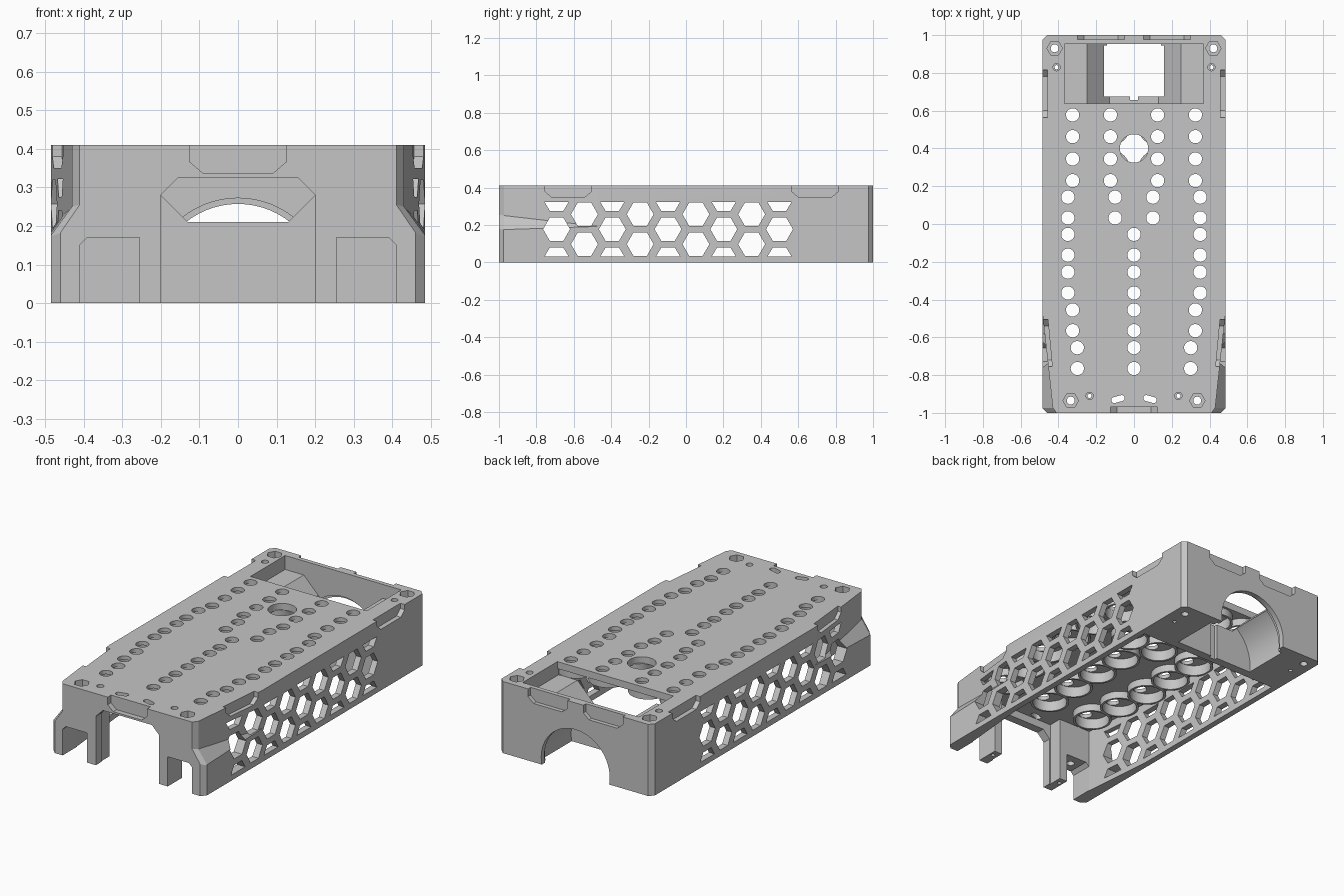
import bpy, bmesh, math

cube = bpy.data.objects.get("Cube")
if cube:
    bpy.data.objects.remove(cube, do_unlink=True)

grey = bpy.data.materials.new("mid grey plastic")
grey.use_nodes = True
grey.diffuse_color = (0.56, 0.56, 0.56, 1)
grey.node_tree.nodes["Principled BSDF"].inputs["Base Color"].default_value = (0.56, 0.56, 0.56, 1)


def loft(bm, sections, caps=True):
    """Skin a row of equal-length point loops, capped or closed into a ring."""
    rings = [[bm.verts.new(p) for p in s] for s in sections]
    pairs = list(zip(rings, rings[1:]))
    if not caps:
        pairs.append((rings[-1], rings[0]))
    faces = []
    for a, b in pairs:
        for i in range(len(a)):
            j = (i + 1) % len(a)
            faces.append(bm.faces.new((a[i], a[j], b[j], b[i])))
    if caps:
        faces += [bm.faces.new(rings[0][::-1]), bm.faces.new(rings[-1])]
    bmesh.ops.recalc_face_normals(bm, faces=faces)


def prism(bm, pts, axis, lo, hi):
    """Extrude a 2D outline along an axis."""
    place = {"x": lambda u, v, w: (w, u, v),
             "y": lambda u, v, w: (u, w, v),
             "z": lambda u, v, w: (u, v, w)}[axis]
    loft(bm, [[place(u, v, w) for u, v in pts] for w in (lo, hi)])


def circle(cx, cy, r, n=32, turn=0.0):
    return [(cx + r * math.cos(turn + math.tau * i / n),
             cy + r * math.sin(turn + math.tau * i / n)) for i in range(n)]


def rect(x0, x1, y0, y1):
    return [(x0, y0), (x1, y0), (x1, y1), (x0, y1)]


def mirrored(half):
    """Close a right-hand outline with its left-hand mirror."""
    return half + [(-x, y) for x, y in reversed(half)]


def make(name, bm):
    mesh = bpy.data.meshes.new(name)
    bm.to_mesh(mesh)
    bm.free()
    obj = bpy.data.objects.new(name, mesh)
    bpy.context.collection.objects.link(obj)
    mesh.materials.append(grey)
    return obj


def cut(target, bm):
    tool = make("cutter", bm)
    tool.hide_render = True
    mod = target.modifiers.new("cut", "BOOLEAN")
    mod.object, mod.operation, mod.solver = tool, "DIFFERENCE", "EXACT"
    bpy.context.view_layer.objects.active = target
    bpy.ops.object.modifier_apply(modifier=mod.name)
    bpy.data.objects.remove(tool, do_unlink=True)


W, L, H, C = 0.485, 1.0, 0.41, 0.025

# Outer body block with chamfered upright corners
bm = bmesh.new()
prism(bm, mirrored([(W - C, -L), (W, -L + C), (W, L - C), (W - C, L)]), "z", 0, H)
body = make("enclosure_body", bm)

# Underside cavity, leaving the front leg blocks and the rear block
bm = bmesh.new()
prism(bm, mirrored([(0.205, -0.95), (0.205, -0.87), (0.413, -0.87),
                    (0.45, -0.45), (0.45, 0.625)]), "z", -0.1, 0.37)
cut(body, bm)

# Narrowed upper front sides with a sloping ledge
bm = bmesh.new()
plan = [(0.41, -1.1), (0.41, -1), (0.43, -0.973), (0.487, -0.45), (0.55, -0.45), (0.55, -1.1)]
ledge = [0.255, 0.255, 0.25, 0.19, 0.19, 0.255]
for s in (-1, 1):
    loft(bm, [[(s * (x + 0.055), y, 0.175) for x, y in plan],
              [(s * x, y, z) for (x, y), z in zip(plan, ledge)],
              [(s * x, y, 0.5) for x, y in plan]])
cut(body, bm)

# Openings between the front legs
bm = bmesh.new()
prism(bm, mirrored([(0.2, -0.1), (0.2, 0.28), (0.155, 0.325)]), "y", -1.1, -0.9)
for s in (-1, 1):
    prism(bm, [(s * x, z) for x, z in [(0.255, -0.1), (0.255, 0.17), (0.39, 0.17),
                                       (0.41, 0.15), (0.41, -0.1)]], "y", -1.1, -0.8)
cut(body, bm)

# Rear block: funnel, top window, tunnel, rebate, round back opening, end plate notch
for outline, axis, lo, hi in [
        (mirrored([(0.13, 0.21), (0.25, 0.33), (0.368, 0.33), (0.368, 0.37)]), "y", 0.6, 0.952),
        (rect(-0.368, 0.368, 0.638, 0.952), "z", 0.345, 0.5),
        (circle(0, 0.04, 0.255, 64), "y", 0.675, 0.945),
        (circle(0, 0.04, 0.232, 64), "y", 0.9, 0.97),
        (circle(0, 0.04, 0.217, 64), "y", 0.92, 1.1),
        (rect(-0.02, 0.02, 0.657, 0.7), "z", -0.1, 0.3)]:
    bm = bmesh.new()
    prism(bm, outline, axis, lo, hi)
    cut(body, bm)

# Honeycomb windows through both sides
bm = bmesh.new()
R, STEP = 0.072, 0.149
for col in range(9):
    y = -0.692 + col * STEP
    for z in ([0.257, 0.097] if col % 2 else [0.177]):
        prism(bm, circle(y, z, R, 6), "x", -1, 1)
    if col % 2 == 0:
        for wide, narrow in ((0.322, 0.275), (0.032, 0.079)):
            prism(bm, [(y - 0.064, wide), (y + 0.064, wide),
                       (y + R / 2, narrow), (y - R / 2, narrow)], "x", -1, 1)
cut(body, bm)


# Latch recesses along the top edges
def recess(bm, a, b, out, foot):
    """Pocket with inner edge a-b, opening towards out, narrowing at its foot."""
    dx, dy = b[0] - a[0], b[1] - a[1]
    rows = []
    for z, inset in ((foot, 0.14), (foot + 0.03, 0), (0.5, 0)):
        p = (a[0] + dx * inset, a[1] + dy * inset)
        q = (b[0] - dx * inset, b[1] - dy * inset)
        rows.append([(p[0], p[1], z), (q[0], q[1], z),
                     (q[0] + out[0], q[1] + out[1], z), (p[0] + out[0], p[1] + out[1], z)])
    loft(bm, rows)


bm = bmesh.new()
recess(bm, (-0.125, -0.97), (0.125, -0.97), (0, -0.1), 0.336)
for s in (-1, 1):
    recess(bm, (s * 0.05, 0.977), (s * 0.3, 0.977), (0, 0.1), 0.336)
    recess(bm, (s * 0.458, 0.565), (s * 0.458, 0.815), (s * 0.1, 0), 0.35)
    recess(bm, (s * 0.433, -0.755), (s * 0.456, -0.505), (s * 0.1, 0), 0.35)
cut(body, bm)

# Paired round holes in the top plate, each pair sharing one socket below
pairs = [(0.52, 0.0575, 0.325, 0.125), (0.287, 0.0575, 0.325, 0.125), (0.087, 0.055, 0.35, 0.1),
         (-0.11, 0.055, 0.35, 0), (-0.31, 0.055, 0.35, 0),
         (-0.51, 0.055, 0.325, 0), (-0.71, 0.055, 0.3, 0)]
sockets = [(x, y, gap) for y, gap, outer, inner in pairs
           for x in sorted({outer, -outer, inner, -inner})]
bm = bmesh.new()
for x, y, gap in sockets:
    prism(bm, circle(x, y, 0.092), "z", 0.3, 0.388)
cut(body, bm)
bm = bmesh.new()
prism(bm, circle(0, 0.4, 0.075), "z", 0.3, 0.5)
for x, y, gap in sockets:
    for side in (-gap, gap):
        prism(bm, circle(x, y + side, 0.035), "z", 0.34, 0.5)
# Angled slots near the front edge
for s in (-1, 1):
    t = s * math.radians(-15)
    slot = [(x + math.copysign(0.02, x), y) for x, y in circle(0, 0, 0.016, 16, math.pi / 16)]
    prism(bm, [(s * 0.085 + x * math.cos(t) - y * math.sin(t),
                -0.927 + x * math.sin(t) + y * math.cos(t)) for x, y in slot], "z", 0.34, 0.5)
cut(body, bm)

# Corner nut pockets and pin counterbores, then the holes through them
corners = [(s * x, y) for s in (-1, 1) for x, y in ((0.42, 0.93), (0.335, -0.935))]
pins = [(s * x, y) for s in (-1, 1) for x, y in ((0.41, 0.83), (0.235, -0.91))]
for nut_r, nut_z, pin_r, pin_z in ((0.041, 0.35, 0.019, 0.36), (0.021, -0.1, 0.011, -0.1)):
    bm = bmesh.new()
    for x, y in corners:
        prism(bm, circle(x, y, nut_r, 6 if nut_z > 0 else 20), "z", nut_z, 0.5)
    for x, y in pins:
        prism(bm, circle(x, y, pin_r, 20), "z", pin_z, 0.5)
    cut(body, bm)

# Socket collars hanging below the plate
bm = bmesh.new()
for x, y, gap in sockets:
    loft(bm, [[(u, v, z) for u, v in circle(x, y, rad)]
              for rad, z in ((0.105, 0.375), (0.105, 0.328), (0.092, 0.328), (0.092, 0.375))],
         caps=False)
collars = make("socket_collars", bm)

for obj in (body, collars):
    bpy.ops.object.select_all(action="DESELECT")
    obj.select_set(True)
    bpy.context.view_layer.objects.active = obj
    bpy.ops.object.shade_smooth_by_angle(angle=math.radians(25))
